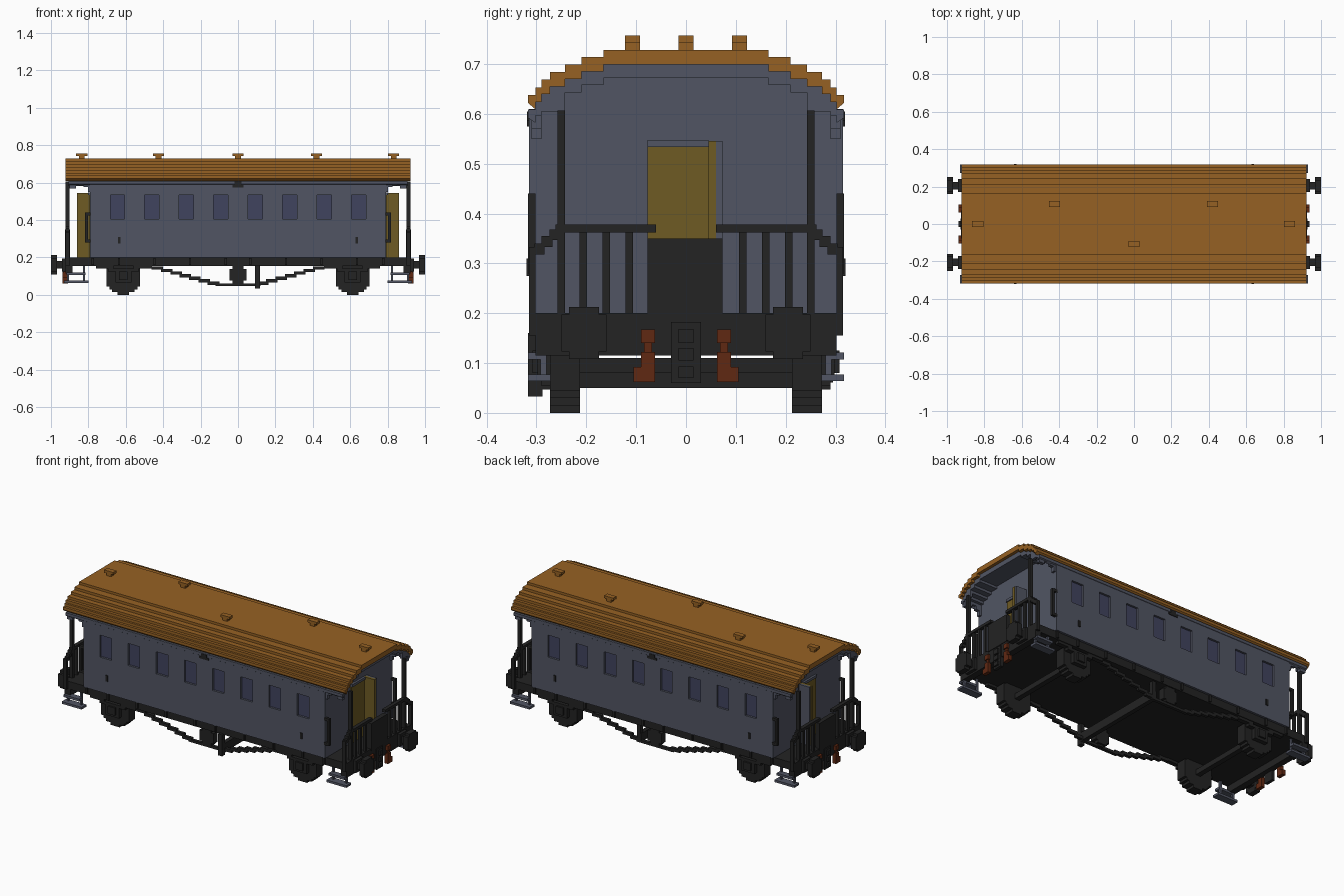
import bpy, bmesh, math

cube = bpy.data.objects.get("Cube")
if cube:
    bpy.data.objects.remove(cube)


def material(name, rgb):
    lin = [((c / 255 + 0.055) / 1.055) ** 2.4 for c in rgb] + [1.0]
    m = bpy.data.materials.new(name)
    m.use_nodes = True
    m.diffuse_color = lin
    m.node_tree.nodes["Principled BSDF"].inputs["Base Color"].default_value = lin
    return m


ORANGE = material("roof orange", (150, 97, 35))
GREY = material("slate grey", (81, 85, 99))
BLACK = material("iron black", (35, 35, 35))
YELLOW = material("door ochre", (110, 91, 36))
RED = material("hose red", (96, 40, 18))
GLASS = material("window blue", (64, 67, 94))
U = 0.015  # block size
SIDES = (-1, 1)


def finish(name, bm, mat):
    bmesh.ops.recalc_face_normals(bm, faces=bm.faces)
    me = bpy.data.meshes.new(name)
    bm.to_mesh(me)
    bm.free()
    me.materials.append(mat)
    ob = bpy.data.objects.new(name, me)
    bpy.context.collection.objects.link(ob)
    return ob


def boxes(name, mat, items):
    """One object made of boxes, each given as x0, x1, y0, y1, z0, z1."""
    bm = bmesh.new()
    for x0, x1, y0, y1, z0, z1 in items:
        vs = bmesh.ops.create_cube(bm, size=1)["verts"]
        for v in vs:
            v.co.x = (x0, x1)[v.co.x > 0]
            v.co.y = (y0, y1)[v.co.y > 0]
            v.co.z = (z0, z1)[v.co.z > 0]
    return finish(name, bm, mat)


def mirrored(items, mx=True, my=True):
    out = []
    for sx in (SIDES if mx else (1,)):
        for sy in (SIDES if my else (1,)):
            for x0, x1, y0, y1, z0, z1 in items:
                out.append((*sorted((sx * x0, sx * x1)), *sorted((sy * y0, sy * y1)), z0, z1))
    return out


def prism(name, mat, pts, a0, a1, axis="x"):
    """Extrude an outline of (across, z) points along an axis."""
    bm = bmesh.new()
    place = (lambda h, z: (a0, h, z)) if axis == "x" else (lambda h, z: (h, a0, z))
    f = bm.faces.new([bm.verts.new(place(h, z)) for h, z in pts])
    r = bmesh.ops.extrude_face_region(bm, geom=[f])
    for v in r["geom"]:
        if isinstance(v, bmesh.types.BMVert):
            setattr(v.co, axis, a1)
    return finish(name, bm, mat)


def stepped_disc(c, z, r, n):
    """Stair-stepped circle outline with n rows."""
    h = 2 * r / n
    right = []
    for i in range(n):
        zz = -r + i * h
        mid = zz + h / 2
        w = max(U, round(math.sqrt(r * r - mid * mid) / U) * U)
        right += [(w, zz), (w, zz + h)]
    return [(c + w, z + q) for w, q in right] + [(c - w, z + q) for w, q in reversed(right)]


# Stepped roof arch: half width and top height of each tread
STEPS = [(0.317, 0.638), (0.302, 0.653), (0.29, 0.669), (0.273, 0.684),
         (0.243, 0.699), (0.21, 0.714), (0.166, 0.728)]


def arch(drop):
    """Right-to-left stepped arch, lowered by drop."""
    right, prev = [], None
    for i, (w, z) in enumerate(STEPS):
        if i:
            right.append((w, prev - drop))
        right.append((w, z - drop))
        prev = z
    return right + [(-w, z) for w, z in reversed(right)]


def shell(d0, d1, eave):
    edge = STEPS[0][0]
    return [(edge, eave)] + arch(d0) + [(-edge, eave)] + arch(d1)[::-1][1:-1]


prism("roof", ORANGE, shell(0, 0.029, 0.622), -0.923, 0.923)
prism("roof_lining", GREY, shell(0.029, 0.056, 0.592), -0.905, 0.905)

# Roof vents with stem and cap
vents = []
for x, y in [(-0.835, 0), (-0.425, 0.107), (0, -0.107), (0.42, 0.107), (0.832, 0)]:
    vents += [(x - U, x + U, y - U, y + U, 0.72, 0.743),
              (x - 2 * U, x + 2 * U, y - U, y + U, 0.743, 0.757)]
boxes("roof_vents", ORANGE, vents)

# Cabin core, reaching up under the roof
prism("cabin_core", GREY,
      [(0.3, 0.2)] + [(min(w, 0.3), z) for w, z in arch(0.04)[2:-2]] + [(-0.3, 0.2)],
      -0.79, 0.79)

# Outer side walls leave openings, with glass set back inside them
centers = [-0.645 + i * 0.1843 for i in range(8)]
skin = [(-0.79, 0.79, 0.298, 0.315, 0.2, 0.405), (-0.79, 0.79, 0.298, 0.315, 0.535, 0.61)]
edges = [-0.79] + [e for c in centers for e in (c - 0.038, c + 0.038)] + [0.79]
for a, b in zip(edges[::2], edges[1::2]):
    skin.append((a, b, 0.298, 0.315, 0.405, 0.535))
boxes("side_walls", GREY, mirrored(skin, mx=False))
boxes("windows", GLASS, mirrored(
    [(c - 0.038, c + 0.038, 0.299, 0.303, 0.405, 0.535) for c in centers], mx=False))

# Lamp brackets and small handles on the side walls
boxes("wall_fittings", BLACK, mirrored(
    [(-0.03, 0.03, 0.314, 0.319, 0.575, 0.588), (-0.018, 0.018, 0.314, 0.319, 0.588, 0.605)]
    + [(x - 0.007, x + 0.007, 0.314, 0.32, 0.275, 0.31) for x in (-0.635, 0.635)], mx=False))

# End doors: panel, open leaf, header
boxes("end_doors", YELLOW, mirrored(
    [(0.785, 0.797, -0.077, 0.047, 0.2, 0.533), (0.785, 0.86, 0.045, 0.06, 0.2, 0.546)], my=False))
boxes("door_frames", GREY, mirrored(
    [(0.785, 0.803, -0.077, 0.045, 0.533, 0.548), (0.785, 0.857, 0.06, 0.073, 0.2, 0.546)], my=False))

# Grey brackets under the platform canopies
boxes("canopy_brackets", GREY, mirrored(
    [(0.79, 0.803, 0.29, 0.31, 0.55, 0.6), (0.803, 0.825, 0.29, 0.31, 0.577, 0.6),
     (0.85, 0.9, 0.29, 0.31, 0.585, 0.6), (0.865, 0.9, 0.29, 0.31, 0.57, 0.586),
     (0.89, 0.905, 0.243, 0.3, 0.605, 0.64)]))

# Underframe, buffer beams and notched sills
boxes("underframe", BLACK, [(-0.9, 0.9, -0.302, 0.302, 0.155, 0.2)]
      + mirrored([(0.885, 0.922, -0.302, 0.302, 0.115, 0.2)], my=False)
      + mirrored([(x, x + 0.012, 0.3, 0.312, 0.16, 0.198)
                  for x in (0.06, 0.25, 0.44, 0.63, 0.77)]))

# End railings with canopy posts and raised gangway plate
rail = [(0.9, 0.922, 0.243, 0.258, 0.2, 0.607), (0.9, 0.922, 0.06, 0.262, 0.362, 0.378),
        (0.9, 0.922, 0.25, 0.274, 0.347, 0.368), (0.9, 0.922, 0.268, 0.29, 0.333, 0.355),
        (0.9, 0.922, 0.284, 0.304, 0.318, 0.34), (0.9, 0.922, 0.302, 0.315, 0.155, 0.333)]
rail += [(0.903, 0.918, y - 0.0075, y + 0.0075, 0.2, 0.37) for y in (0.114, 0.16, 0.206)]
boxes("end_railings", BLACK, mirrored(rail))
boxes("gangway_plates", BLACK, mirrored([(0.898, 0.925, -0.077, 0.073, 0.19, 0.35)], my=False))

# Grab rails at the cabin corners
boxes("grab_rails", BLACK, mirrored(
    [(0.803, 0.818, 0.302, 0.317, 0.28, 0.44), (0.785, 0.81, 0.302, 0.317, 0.425, 0.44),
     (0.785, 0.81, 0.302, 0.317, 0.28, 0.295)]))

# Buffers, couplers and brake hoses
for sx in SIDES:
    end = "left" if sx > 0 else "right"
    for sy in SIDES:
        side = "back" if sy > 0 else "front"
        prism(f"buffer_head_{end}_{side}", BLACK, stepped_disc(sy * 0.205, 0.16, 0.052, 7),
              sx * 0.968, sx * 1.0)
boxes("buffer_shafts", BLACK, mirrored(
    [(0.91, 0.97, 0.185, 0.225, 0.14, 0.18), (0.91, 0.94, 0.17, 0.24, 0.125, 0.195)]))
boxes("couplers", BLACK, mirrored(
    [(0.91, 0.928, -0.03, 0.03, 0.06, 0.182), (0.92, 0.938, -0.015, 0.015, 0.14, 0.168),
     (0.92, 0.938, -0.015, 0.015, 0.105, 0.13), (0.92, 0.938, -0.015, 0.015, 0.07, 0.093)], my=False))
boxes("brake_hoses", RED, mirrored(
    [(0.915, 0.937, 0.062, 0.09, 0.14, 0.167), (0.915, 0.93, 0.068, 0.084, 0.11, 0.142),
     (0.915, 0.937, 0.062, 0.09, 0.09, 0.122), (0.915, 0.937, 0.062, 0.105, 0.062, 0.092)]))

# Boarding steps with hangers
boxes("boarding_steps", GREY, mirrored(
    [(0.8, 0.93, 0.272, 0.317, 0.064, 0.077), (0.815, 0.918, 0.282, 0.317, 0.107, 0.121),
     (0.818, 0.83, 0.28, 0.292, 0.075, 0.157), (0.903, 0.915, 0.28, 0.292, 0.075, 0.157)]))

# Wheels, axles, axle boxes and springs
for x, tag in ((-0.613, "right"), (0.613, "left")):
    for sy, side in ((-1, "front"), (1, "back")):
        prism(f"wheel_{tag}_{side}", BLACK, stepped_disc(x, 0.096, 0.096, 13),
              sy * 0.213, sy * 0.273, "y")
boxes("running_gear", BLACK, mirrored(
    [(0.598, 0.628, 0, 0.22, 0.08, 0.11), (0.57, 0.656, 0.27, 0.298, 0.065, 0.14),
     (0.59, 0.636, 0.29, 0.308, 0.08, 0.125), (0.53, 0.696, 0.272, 0.298, 0.125, 0.142),
     (0.46, 0.56, 0.272, 0.298, 0.14, 0.155), (0.666, 0.76, 0.272, 0.298, 0.14, 0.155)]))

# Stepped truss rods along both sides
truss = [(-0.12, 0.12, 0.272, 0.29, 0.047, 0.062)]
for i in range(7):
    x = 0.1 + i * 0.05
    z = 0.047 + (i + 0.5) * 0.0135
    truss += mirrored([(x, x + 0.062, 0.272, 0.29, z, z + 0.018)], my=False)
boxes("truss_rods", BLACK, mirrored(truss, mx=False))

# Central drums, cross beam and lever post
for sy, side in ((-1, "front"), (1, "back")):
    prism(f"drum_{side}", BLACK, stepped_disc(0, 0.108, 0.047, 6), sy * 0.255, sy * 0.295, "y")
boxes("drum_posts", BLACK, mirrored([(-0.015, 0.015, 0.265, 0.29, 0.05, 0.16)], mx=False))
boxes("cross_beam", BLACK, [(0.092, 0.118, -0.29, 0.29, 0.05, 0.1),
                            (0.095, 0.117, 0.265, 0.29, 0.05, 0.16),
                            (0.092, 0.118, -0.317, -0.288, 0.033, 0.16)])
